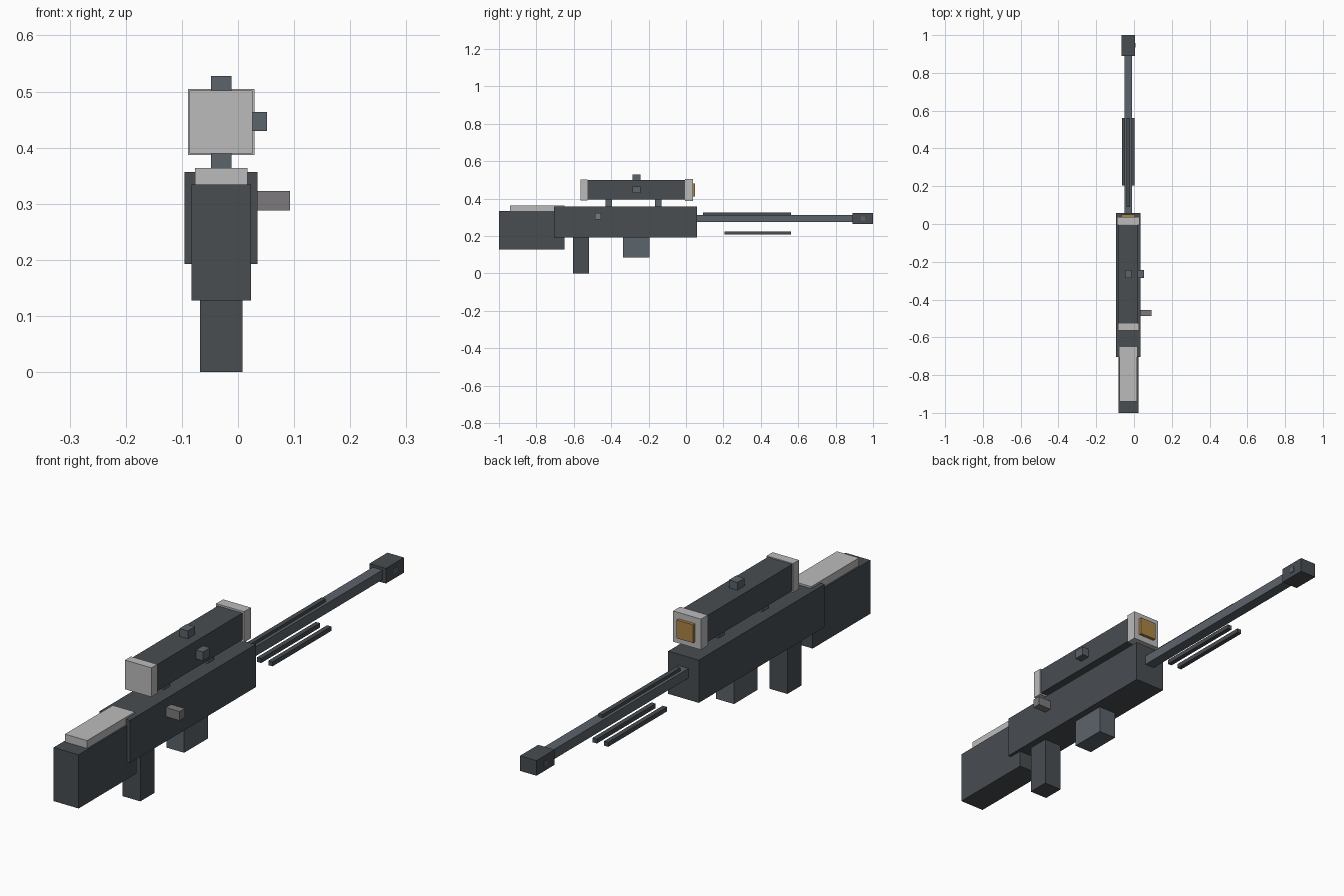
import bpy

if "Cube" in bpy.data.objects:
    bpy.data.objects.remove(bpy.data.objects["Cube"])

CX = -0.03  # centre line of the body


def material(name, r, g, b):
    m = bpy.data.materials.new(name)
    m.diffuse_color = (r, g, b, 1)
    m.use_nodes = True
    m.node_tree.nodes["Principled BSDF"].inputs["Base Color"].default_value = m.diffuse_color
    return m


dark = material("dark_metal", 0.065, 0.075, 0.083)
steel = material("steel", 0.105, 0.125, 0.145)
light = material("light_grey", 0.5, 0.5, 0.5)
bolt_grey = material("bolt_grey", 0.2, 0.195, 0.205)
amber = material("amber", 0.42, 0.23, 0.06)


def box(name, x, y, z, mat):
    """Box from (min, max) ranges on each axis."""
    bpy.ops.mesh.primitive_cube_add(size=1)
    ob = bpy.context.object
    ob.name = name
    ob.location = [(a + b) / 2 for a, b in (x, y, z)]
    ob.scale = [b - a for a, b in (x, y, z)]
    bpy.ops.object.transform_apply(location=False, rotation=False, scale=True)
    ob.data.materials.append(mat)
    return ob


def mid(name, width, y, z, mat):
    """Box centred across the body."""
    return box(name, (CX - width / 2, CX + width / 2), y, z, mat)


# Receiver, stock, grip and magazine
mid("receiver", 0.13, (-0.705, 0.058), (0.193, 0.357), dark)
mid("stock", 0.106, (-1.0, -0.65), (0.128, 0.334), dark)
mid("cheek_rest", 0.094, (-0.94, -0.65), (0.334, 0.364), light)
mid("grip", 0.076, (-0.604, -0.518), (0.0, 0.2), dark)
mid("magazine", 0.076, (-0.338, -0.194), (0.085, 0.2), steel)
box("bolt_handle", (0.03, 0.093), (-0.487, -0.455), (0.288, 0.323), bolt_grey)

# Barrel, rib and muzzle with side ports
mid("barrel", 0.041, (0.05, 0.9), (0.276, 0.313), steel)
mid("barrel_rib", 0.018, (0.09, 0.562), (0.31, 0.325), dark)
mid("muzzle", 0.07, (0.89, 1.0), (0.265, 0.323), dark)
mid("muzzle_port", 0.074, (0.935, 0.957), (0.284, 0.304), steel)

# Folded bipod legs
for side, s in (("left", -1), ("right", 1)):
    c = CX + s * 0.024
    box("bipod_leg_" + side, (c - 0.009, c + 0.009), (0.205, 0.562), (0.208, 0.225), dark)

# Scope body, end caps and lens
mid("scope_body", 0.104, (-0.53, 0.0), (0.396, 0.498), dark)
mid("scope_rear_cap", 0.112, (-0.563, -0.527), (0.39, 0.502), light)
mid("scope_front_cap", 0.118, (-0.005, 0.037), (0.387, 0.505), light)
mid("scope_lens", 0.07, (0.03, 0.049), (0.411, 0.481), amber)

# Scope mounts and adjustment knobs
for name, y in (("rear", -0.413), ("front", -0.148)):
    mid("scope_mount_" + name, 0.036, (y - 0.018, y + 0.018), (0.35, 0.4), steel)
mid("top_knob", 0.036, (-0.287, -0.243), (0.49, 0.528), steel)
box("side_knob", (0.015, 0.052), (-0.287, -0.243), (0.43, 0.464), steel)
